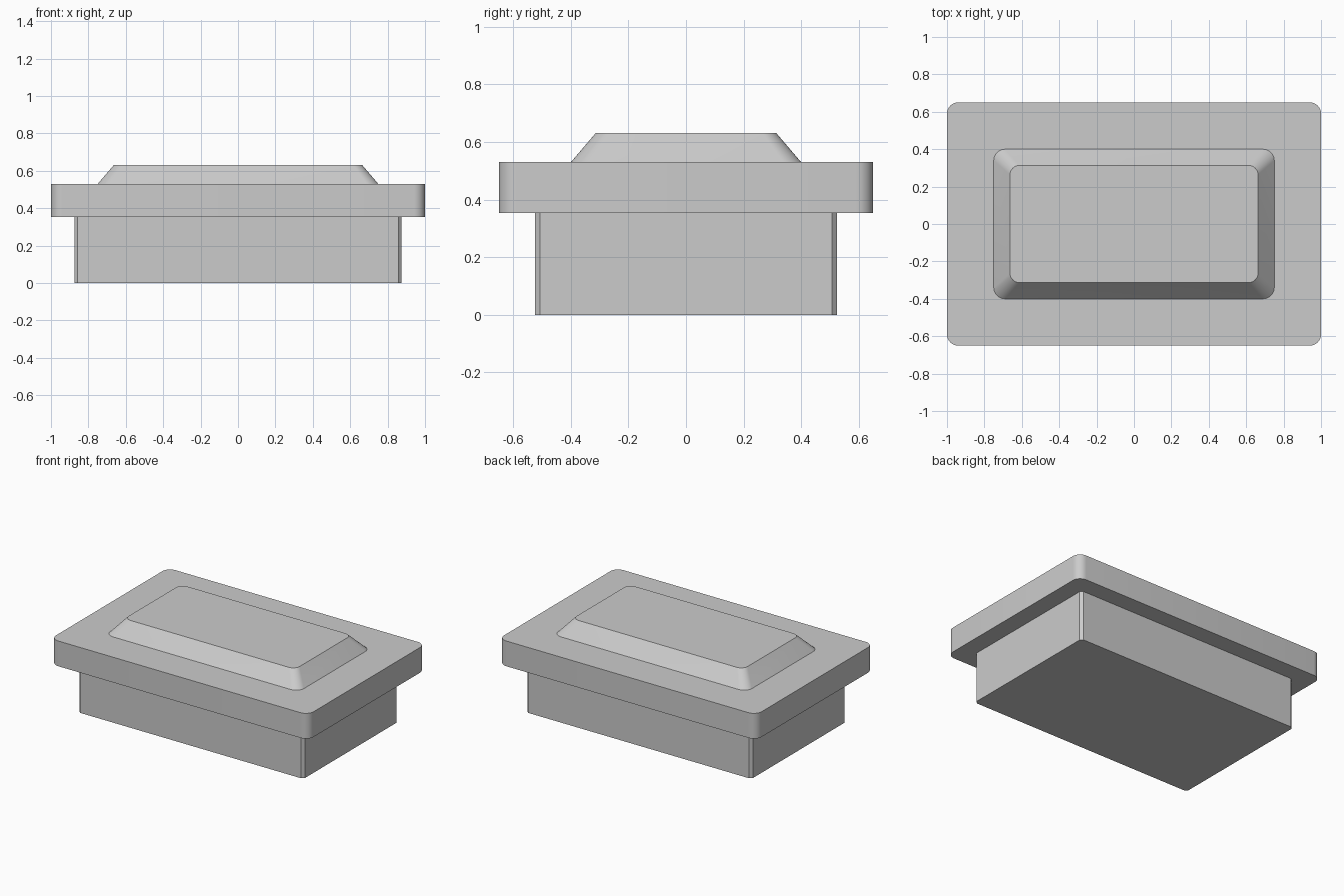
import bpy, bmesh
from math import sin, cos, pi

if "Cube" in bpy.data.objects:
    bpy.data.objects.remove(bpy.data.objects["Cube"])


def rounded_rect(hx, hy, r, seg):
    """Counter-clockwise outline of a rectangle with rounded corners."""
    pts = []
    for q, (sx, sy) in enumerate([(1, 1), (-1, 1), (-1, -1), (1, -1)]):
        for i in range(seg + 1):
            a = (q + i / seg) * pi / 2
            pts.append((sx * (hx - r) + r * cos(a), sy * (hy - r) + r * sin(a)))
    return pts


def block(name, bottom, top, z0, z1, seg):
    """Loft between two rounded rectangles (half x, half y, radius)."""
    bm = bmesh.new()
    lo = [bm.verts.new((x, y, z0)) for x, y in rounded_rect(*bottom, seg)]
    hi = [bm.verts.new((x, y, z1)) for x, y in rounded_rect(*top, seg)]
    n = len(lo)
    for i in range(n):
        j = (i + 1) % n
        bm.faces.new((lo[i], lo[j], hi[j], hi[i]))
    bm.faces.new(lo[::-1])
    bm.faces.new(hi)
    mesh = bpy.data.meshes.new(name)
    bm.to_mesh(mesh)
    bm.free()
    ob = bpy.data.objects.new(name, mesh)
    bpy.context.collection.objects.link(ob)
    bpy.ops.object.select_all(action='DESELECT')
    ob.select_set(True)
    bpy.context.view_layer.objects.active = ob
    bpy.ops.object.shade_smooth_by_angle(angle=pi / 6)
    return ob


# Lower body with small chamfered corners
body = (0.875, 0.525, 0.018)
block("lower_body", body, body, 0.0, 0.353, 1)

# Overhanging rim plate with rounded corners
rim = (1.0, 0.65, 0.06)
block("rim_plate", rim, rim, 0.353, 0.53, 8)

# Raised panel with sloping sides
block("raised_panel", (0.75, 0.40, 0.06), (0.663, 0.313, 0.05), 0.53, 0.632, 8)
